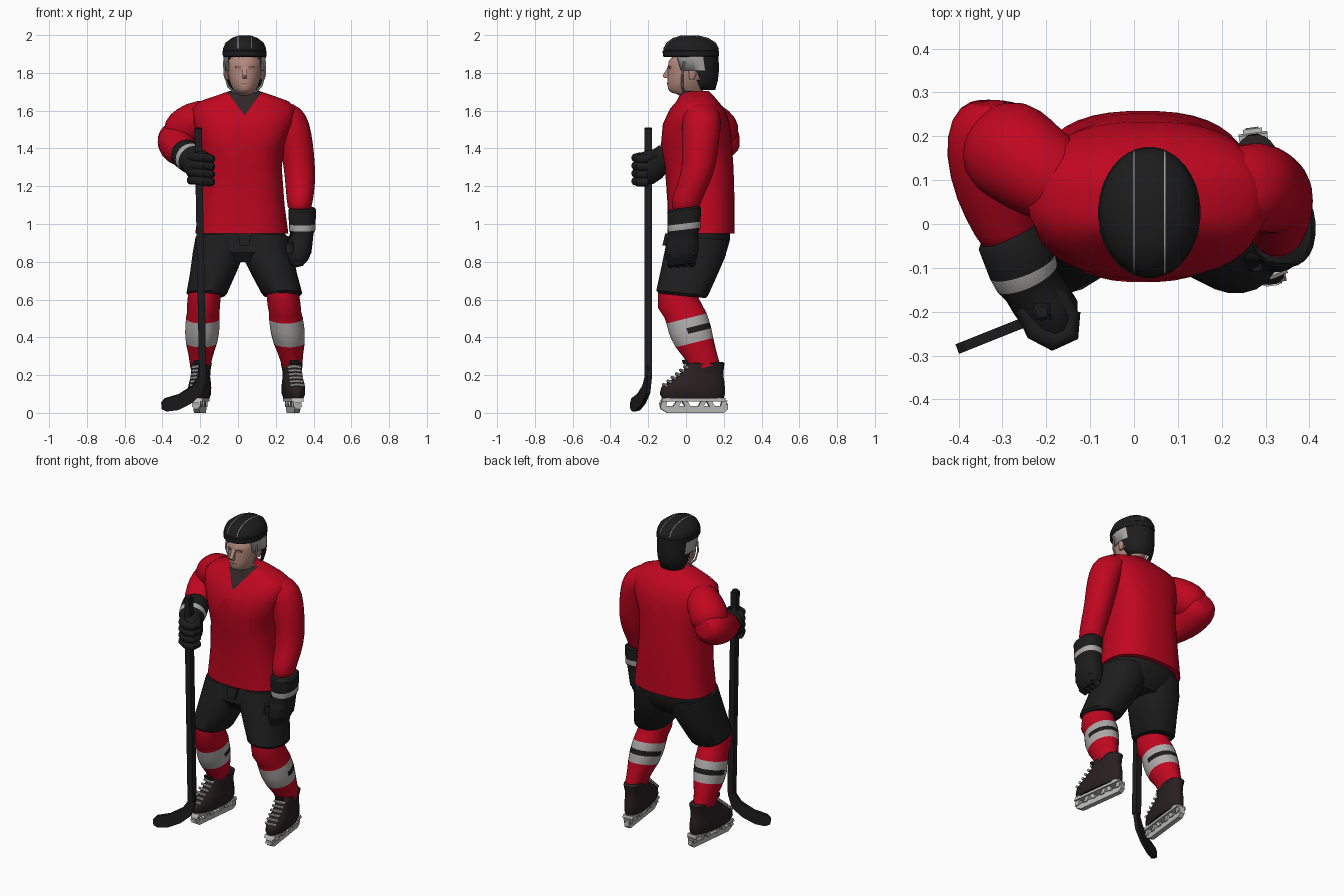
import bpy, bmesh, math
from mathutils import Vector


def material(name, rgb):
    m = bpy.data.materials.new(name)
    m.diffuse_color = (*rgb, 1)
    return m


RED = material("jersey red", (0.53, 0.002, 0.014))
BLACK = material("black", (0.012, 0.012, 0.012))
BOOT = material("dark leather", (0.022, 0.014, 0.015))
GREY = material("light grey", (0.42, 0.41, 0.40))
METAL = material("pale metal", (0.50, 0.50, 0.49))
SKIN = material("skin", (0.45, 0.25, 0.20))
SHADE = material("dark skin", (0.30, 0.155, 0.125))
COLLAR = material("collar charcoal", (0.03, 0.02, 0.02))


def finish(name, bm, mats, smooth=40, subsurf=0):
    bmesh.ops.recalc_face_normals(bm, faces=bm.faces)
    me = bpy.data.meshes.new(name)
    bm.to_mesh(me)
    bm.free()
    for m in mats:
        me.materials.append(m)
    ob = bpy.data.objects.new(name, me)
    bpy.context.collection.objects.link(ob)
    if subsurf:
        ob.modifiers.new("smooth", 'SUBSURF').levels = subsurf
        ob.modifiers["smooth"].render_levels = subsurf
    if smooth:
        bpy.ops.object.select_all(action='DESELECT')
        ob.select_set(True)
        bpy.context.view_layer.objects.active = ob
        bpy.ops.object.shade_smooth_by_angle(angle=math.radians(smooth))
    return ob


def loft_mesh(rings, seg=24, tilt=0.0, perp=False, p=2.0, paint=None):
    """Skin elliptical rings (x, y, z, rx, ry), level or square to the path."""
    bm = bmesh.new()
    loops = []
    pts = [Vector(r[:3]) for r in rings]
    for i, r in enumerate(rings):
        u, v = Vector((1, 0, 0)), Vector((0, 1, tilt))
        if perp:
            t = (pts[min(i + 1, len(pts) - 1)] - pts[max(i - 1, 0)]).normalized()
            ref = Vector((0, 0, 1)) if abs(t.z) < 0.9 else Vector((0, 1, 0))
            u = t.cross(ref).normalized()
            v = t.cross(u)
        loop = []
        for k in range(seg):
            a = 2 * math.pi * (k + 0.5) / seg
            c, s = math.cos(a), math.sin(a)
            c, s = (math.copysign(abs(q) ** (2 / p), q) for q in (c, s))
            loop.append(bm.verts.new(pts[i] + u * c * r[3] + v * s * r[-1]))
        loops.append(loop)
    for i in range(len(loops) - 1):
        for k in range(seg):
            n = (k + 1) % seg
            f = bm.faces.new((loops[i][k], loops[i][n], loops[i + 1][n], loops[i + 1][k]))
            if paint:
                f.material_index = paint(i, f.calc_center_median())
    bm.faces.new(loops[0])
    bm.faces.new(loops[-1])
    return bm


def cut(bm, co, no):
    bmesh.ops.bisect_plane(bm, geom=bm.verts[:] + bm.edges[:] + bm.faces[:], plane_co=co, plane_no=no)


def loft(name, rings, mats, subsurf=0, **kw):
    return finish(name, loft_mesh(rings, **kw), mats, subsurf=subsurf)


def prism(name, pts, offset, mat):
    bm = bmesh.new()
    d = Vector(offset)
    a = [bm.verts.new(Vector(q) - d / 2) for q in pts]
    b = [bm.verts.new(Vector(q) + d / 2) for q in pts]
    bm.faces.new(a)
    bm.faces.new(b)
    for i in range(len(a)):
        j = (i + 1) % len(a)
        bm.faces.new((a[i], a[j], b[j], b[i]))
    return finish(name, bm, [mat], smooth=25)


def tube(name, pts, r, mat, seg=8):
    return loft(name, [(*q, r, r) for q in pts], [mat], seg=seg, perp=True)


CX = 0.035  # head centre line

# jersey body, with a dark V cut into the neckline
bm = loft_mesh([(.02, .08, .95, .247, .178), (.02, .08, 1.1, .227, .178),
                (.02, .07, 1.3, .212, .182), (.022, .055, 1.42, .225, .188),
                (.03, .055, 1.53, .265, .178), (.033, .06, 1.61, .275, .145),
                (.033, .06, 1.65, .235, .11), (.035, .055, 1.68, .15, .09),
                (.035, .05, 1.705, .075, .07)], seg=40, p=2.5)
for s in (-1, 1):
    cut(bm, (CX, 0, 1.575), (1.35 * s, 0, -1))
for f in bm.faces:
    c = f.calc_center_median()
    f.material_index = int(c.y < .03 and c.z > 1.575 + 1.35 * abs(c.x - CX))
finish("jersey_body", bm, [RED, COLLAR], smooth=60)

# sleeves
loft("bent_upper_sleeve", [(-.10, .06, 1.575, .08, .08), (-.19, .10, 1.56, .105, .105),
                           (-.26, .15, 1.52, .117, .117), (-.305, .185, 1.475, .118, .112),
                           (-.34, .215, 1.44, .07, .07)], [RED], perp=True, seg=16, subsurf=1)
loft("bent_forearm_sleeve", [(-.315, .285, 1.465, .06, .06), (-.318, .235, 1.46, .105, .10),
                             (-.322, .16, 1.435, .112, .11), (-.315, .07, 1.40, .095, .095),
                             (-.29, -.01, 1.375, .075, .075), (-.275, -.05, 1.365, .065, .065)],
     [RED], perp=True, seg=16, subsurf=1)
loft("straight_sleeve", [(.20, .07, 1.65, .06, .05), (.235, .08, 1.615, .105, .095),
                         (.28, .085, 1.54, .102, .108), (.31, .075, 1.42, .09, .1),
                         (.326, .07, 1.3, .085, .09), (.33, .035, 1.2, .08, .086),
                         (.327, 0, 1.12, .07, .08), (.325, -.005, 1.06, .062, .075)],
     [RED], seg=16, subsurf=1)

# shorts
loft("shorts_hips", [(.02, .075, 1.0, .22, .155), (.022, .07, .92, .238, .165),
                     (.025, .055, .85, .25, .16), (.027, .05, .80, .13, .12)], [BLACK], p=2.3)
for side, top, low in (("right", -.10, -.165), ("left", .148, .232)):
    loft(side + "_shorts_leg", [(top, .065, .93, .125, .155), (top * .97 + low * .03, .05, .85, .138, .162),
                                ((top + low) / 2, .015, .74, .122, .15),
                                (low, -.02, .635, .108, .138), (low, -.02, .62, .095, .125)],
         [BLACK], tilt=-.1, p=2.3)
prism("belt_tab", [(.0, -.10, .95), (.07, -.10, .95), (.06, -.115, .885), (.01, -.115, .885)],
      (0, .02, 0), BLACK)


# socks: grey band, with a dark stripe on the back and sides
def sock_paint(i, c):
    if i in (3, 5):
        return 1
    if i == 4:
        return 2 if c.y > 0.02 else 1
    return 0


SOCK = ((.66, -.05, .085, .10), (.58, -.04, .088, .108), (.53, -.01, .086, .105),
        (.50, .003, .09, .108), (.452, .017, .091, .109), (.422, .027, .09, .108),
        (.372, .045, .083, .10), (.31, .075, .066, .085), (.24, .10, .052, .08))
for side, x0, x1 in (("right", -.178, -.2), ("left", .235, .287)):
    loft(side + "_sock", [(x0 + (x1 - x0) * (.64 - z) / .39, y, z, rx, ry)
                          for z, y, rx, ry in SOCK], [RED, GREY, BLACK], tilt=.25, paint=sock_paint)

# skates: boot, laces, blade holder and runner, built along y then turned out
BOOTS = ((.075, -.125, .2, .046), (.10, -.14, .208, .056), (.135, -.132, .207, .057),
         (.16, -.10, .205, .054), (.19, -.055, .2, .049), (.225, -.015, .2, .049),
         (.262, .008, .205, .056), (.27, .02, .195, .047))
for side, x, yaw in (("right", -.207, -.11), ("left", .298, .13)):
    parts = [loft(side + "_boot", [(0, (a + b) / 2, z, w, (b - a) / 2) for z, a, b, w in BOOTS],
                  [BOOT], p=2.4)]
    for i in range(6):
        z, y = .146 + .019 * i, -.120 + .0225 * i
        parts.append(tube(side + "_lace", [(-.036, y + .010, z), (0, y, z + .004), (.036, y + .010, z)],
                          .0085, GREY, 6))
    parts.append(prism(side + "_tongue", [(-.026, .0, .255), (.026, .0, .255), (.022, -.01, .28), (-.022, -.01, .28)],
                       (0, .02, 0), BLACK))
    parts.append(prism(side + "_holder", [(0, -.125, .08), (0, .205, .08), (0, .21, .06), (0, -.135, .06)],
                       (.066, 0, 0), METAL))
    parts.append(prism(side + "_runner", [(0, -.142, .055), (0, -.125, .036), (0, .205, .036), (0, .222, .05),
                                          (0, .222, .018), (0, .20, .0), (0, -.10, .0), (0, -.135, .02)],
                       (.03, 0, 0), METAL))
    for y, lean in ((-.125, .01), (-.06, .025), (.01, -.02), (.075, .02), (.14, -.02), (.195, .01)):
        parts.append(prism(side + "_post", [(0, y - .014, .03), (0, y + .014, .03),
                                            (0, y + .014 + lean, .065), (0, y - .014 + lean, .065)],
                           (.044, 0, 0), METAL))
    for ob in parts:
        ob.location.x = x
        ob.rotation_euler.z = yaw

# head, neck and face
loft("head", [(CX, .055, 1.62, .065, .065), (CX, .045, 1.69, .062, .07), (CX, .0, 1.692, .045, .085),
              (CX, -.002, 1.715, .066, .096), (CX, .0, 1.75, .08, .1), (CX, .008, 1.79, .088, .106),
              (CX, .015, 1.83, .092, .112), (CX, .02, 1.9, .092, .115)], [SKIN], subsurf=1)
prism("nose", [(CX, -.09, 1.84), (CX, -.124, 1.785), (CX, -.117, 1.773), (CX, -.08, 1.77)],
      (.024, 0, 0), SKIN)
prism("mouth", [(CX - .024, -.0915, 1.745), (CX, -.099, 1.747), (CX + .024, -.0915, 1.745), (CX, -.098, 1.739)],
      (0, .006, 0), SHADE)
for s in (-1, 1):
    prism("eye", [(CX + s * .02, -.096, 1.836), (CX + s * .052, -.084, 1.836),
                  (CX + s * .05, -.083, 1.822), (CX + s * .02, -.094, 1.822)], (0, .006, 0), SHADE)
    loft("ear", [(CX + s * .088, .03, 1.765, .008, .012), (CX + s * .092, .035, 1.79, .012, .02),
                 (CX + s * .092, .035, 1.83, .012, .022)], [SKIN], seg=10)
    tube("chin_strap", [(CX + s * .108, -.01, 1.86), (CX + s * .107, -.02, 1.79),
                        (CX + s * .088, -.02, 1.73), (CX + s * .05, -.01, 1.69)], .006, GREY)

# helmet: opened at the face, pale ear guards and two fine seam lines
bm = loft_mesh([(CX, .085, 1.71, .075, .07), (CX, .066, 1.76, .096, .103), (CX, .047, 1.812, .108, .128),
                (CX, .03, 1.89, .113, .143), (CX, .027, 1.93, .114, .147), (CX, .027, 1.96, .101, .131),
                (CX, .025, 1.985, .068, .094), (CX, .02, 1.997, .035, .05)], seg=36)
SEAMS = (.0, .07)
for x in SEAMS:
    for w in (-.0015, .0015):
        cut(bm, (x + w, 0, 0), (1, 0, 0))
drop = []
for f in bm.faces:
    c = f.calc_center_median()
    if c.z < 1.712 or c.z < 1.80 and c.y < .065 or c.z < 1.87 and c.y < -.035:
        drop.append(f)
    elif 1.815 < c.z < 1.87 and c.y < .10 or c.z > 1.94 and min(abs(c.x - x) for x in SEAMS) < .0015:
        f.material_index = 1
bmesh.ops.delete(bm, geom=drop, context='FACES')
helmet = finish("helmet", bm, [BLACK, GREY], smooth=50)
helmet.modifiers.new("shell", 'SOLIDIFY').thickness = .008
loft("helmet_brim", [(CX, .026, 1.885, .112, .142), (CX, .026, 1.889, .116, .149),
                     (CX, .026, 1.915, .117, .15), (CX, .026, 1.92, .112, .145)], [BLACK], seg=36)

# lowered glove
loft("lowered_glove", [(.338, -.01, 1.085, .066, .08), (.34, -.01, 1.075, .074, .09),
                       (.34, -.01, 1.002, .071, .088), (.34, -.01, .97, .07, .086), (.338, -.012, .95, .062, .08),
                       (.328, -.018, .91, .068, .086), (.322, -.022, .85, .067, .088),
                       (.315, -.022, .81, .056, .08), (.31, -.022, .785, .035, .06)], [BLACK, GREY], tilt=.12, p=2.4,
     paint=lambda i, c: int(i == 2))
for i in range(4):
    y = -.078 + .036 * i
    tube("lowered_finger", [(.355, y, .89), (.352, y, .84), (.33, y, .795 + .005 * i), (.295, y, .79)],
         .022, BLACK, 10)
tube("lowered_thumb", [(.30, -.06, .94), (.275, -.085, .89), (.275, -.085, .84)], .025, BLACK, 10)

# gripping glove
loft("gripping_glove", [(-.288, -.015, 1.375, .068, .07), (-.28, -.03, 1.37, .08, .08),
                        (-.255, -.095, 1.35, .08, .08), (-.245, -.12, 1.34, .076, .078),
                        (-.235, -.138, 1.333, .068, .07), (-.215, -.168, 1.315, .07, .085),
                        (-.19, -.205, 1.295, .068, .09), (-.175, -.24, 1.285, .05, .075)],
     [BLACK, GREY], perp=True, paint=lambda i, c: int(i == 2))
for i in range(4):
    z = 1.355 - .041 * i
    tube("gripping_finger", [(-.25, -.19, z), (-.225, -.245, z), (-.185, -.266, z - .005),
                             (-.147, -.25, z - .01), (-.145, -.20, z - .01)], .024, BLACK, 10)
tube("gripping_thumb", [(-.21, -.15, 1.37), (-.17, -.17, 1.355), (-.145, -.215, 1.345)], .024, BLACK, 10)

# stick: square shaft, knob and angled blade
loft("stick_shaft", [(-.211, -.2, 1.5, .027, .027), (-.187, -.2, .2, .027, .027)], [BLACK], seg=4)
loft("stick_knob", [(-.211, -.2, 1.42, .021, .021), (-.211, -.2, 1.505, .021, .021),
                    (-.211, -.2, 1.512, .014, .014)], [BLACK], seg=10)
BLADE = ((-.168, .25), (-.205, .25), (-.212, .19), (-.24, .145), (-.31, .1), (-.385, .078), (-.403, .055),
         (-.40, .02), (-.375, .008), (-.32, .015), (-.25, .05), (-.19, .105), (-.17, .18))
prism("stick_blade", [(x, -.2 + .4 * (x + .19), z) for x, z in BLADE], (-.008, .022, 0), BLACK)
